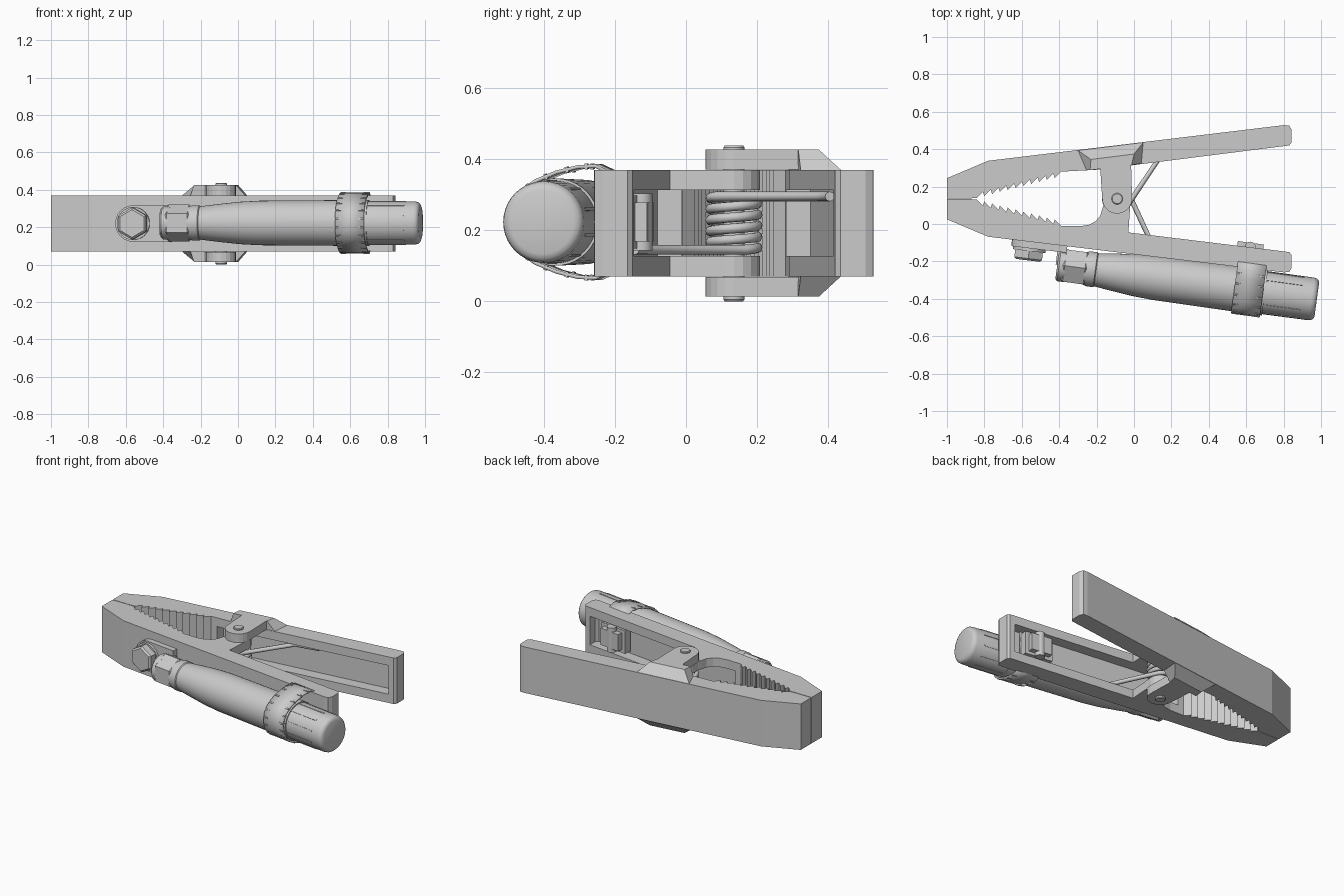
import bpy, math
from mathutils import Matrix, Vector

if "Cube" in bpy.data.objects:
    bpy.data.objects.remove(bpy.data.objects["Cube"])

MID_Z, SUM_Y = 0.22, 0.27          # mid height, jaws mirror about y = SUM_Y / 2


def make(name, verts, faces, smooth=False):
    me = bpy.data.meshes.new(name)
    me.from_pydata(verts, [], faces)
    ob = bpy.data.objects.new(name, me)
    bpy.context.collection.objects.link(ob)
    bpy.ops.object.select_all(action='DESELECT')
    ob.select_set(True)
    bpy.context.view_layer.objects.active = ob
    bpy.ops.object.mode_set(mode='EDIT')
    bpy.ops.mesh.select_all(action='SELECT')
    bpy.ops.mesh.normals_make_consistent(inside=False)
    bpy.ops.object.mode_set(mode='OBJECT')
    if smooth:
        bpy.ops.object.shade_smooth_by_angle(angle=math.radians(35))
    return ob


def loft(name, loops, smooth=False, mat=Matrix()):
    """Skin equal-length rings and cap both ends."""
    n = len(loops[0])
    verts = [mat @ Vector(p) for lp in loops for p in lp]
    faces = [(k*n+i, k*n+(i+1) % n, (k+1)*n+(i+1) % n, (k+1)*n+i)
             for k in range(len(loops)-1) for i in range(n)]
    faces += [tuple(range(n)), tuple(range((len(loops)-1)*n, len(loops)*n))]
    return make(name, verts, faces, smooth)


def prism(name, pts, z0, z1, smooth=False):
    return loft(name, [[(x, y, z) for x, y in pts] for z in (z0, z1)], smooth)


def lathe(name, prof, mat, n=32, twist=0.0):
    """Turn (along, radius) pairs about the local x axis."""
    return loft(name, [[(s, r*math.cos(twist+2*math.pi*i/n), r*math.sin(twist+2*math.pi*i/n))
                        for i in range(n)] for s, r in prof], n > 8, mat)


def box(name, mat, sx, sy, sz):
    sq = [(-1, -1), (1, -1), (1, 1), (-1, 1)]
    return loft(name, [[(a*sx/2, b*sy/2, c*sz/2) for a, b in sq] for c in (-1, 1)], False, mat)


def flip(pts):
    return [(x, SUM_Y - y) for x, y in pts]


def outer(x):                       # outer edge line of the lower arm
    return -0.068 - 0.1205*(x + 0.78)


def hollow(ob, pts):
    cut = prism(ob.name + "_cutter", pts, 0.127, 0.313)
    m = ob.modifiers.new("pocket", 'BOOLEAN')
    m.operation, m.object, m.solver = 'DIFFERENCE', cut, 'EXACT'
    bpy.context.view_layer.objects.active = ob
    bpy.ops.object.modifier_apply(modifier=m.name)
    bpy.data.objects.remove(cut, do_unlink=True)


# Arm profiles: outer edge, then handle inner edge, then teeth
outside = [(-1, 0.133), (-1, 0.025), (-0.78, -0.068), (0.80, outer(0.80)),
           (0.83, -0.257), (0.842, -0.235), (0.842, -0.165), (0.83, -0.15)]
teeth = []
N = 11
for i in range(N):
    t = i/N
    x, y = -0.39 - 0.46*t, 0.002 + 0.118*t
    teeth += [(x, y - 0.012), (x - 0.034, y + 0.022)]
teeth += [(-0.88, 0.133)]

px, py = -0.09, 0.135
ear = [(-0.03, -0.045)]
ear += [(px + 0.075*math.cos(math.radians(a)), py + 0.075*math.sin(math.radians(a)))
        for a in range(-20, 201, 20)]
ear += [(-0.17, 0.08), (-0.18, 0.045), (-0.205, 0.015), (-0.24, -0.004), (-0.29, -0.012)]

lower = prism("lower_arm", outside + ear + teeth, 0.07, 0.37)
upper = prism("upper_arm", flip(outside + [(-0.2, -0.02)] + teeth), 0.07, 0.37)

# Hollow channels in both arms
pocket = [(-0.35, outer(-0.35) + 0.04), (0.78, outer(0.78) + 0.04),
          (0.795, outer(0.78) + 0.06), (0.795, 0.4), (-0.35, 0.4)]
hollow(lower, pocket)
hollow(upper, flip(pocket))

# Upper arm pivot lugs with a bevelled shoulder, top and bottom
lug = [(px + 0.08*math.cos(math.radians(a)), py + 0.08*math.sin(math.radians(a)))
       for a in range(-180, 1, 18)]
lug += [(-0.015, 0.3), (-0.015, 0.34), (-0.18, 0.33), (-0.18, 0.29)]
base = [(-0.30, 0.394), (0.05, 0.437), (0.04, 0.323), (-0.255, 0.288)]
top = [(-0.23, 0.345), (0.0, 0.374), (-0.012, 0.316), (-0.235, 0.288)]
for side, s in (("top", 1), ("bottom", -1)):
    za, zb = MID_Z + s*0.149, MID_Z + s*0.207
    prism("pivot_lug_" + side, lug, MID_Z + s*0.151, zb)
    loft("lug_shoulder_" + side, [[(x, y, za) for x, y in base], [(x, y, zb) for x, y in top]])

# Pivot pin
UP = Matrix.Translation((px, py, 0)) @ Matrix.Rotation(-math.pi/2, 4, 'Y')
lathe("pivot_pin", [(0.0, 0.026), (0.005, 0.03), (0.433, 0.03), (0.438, 0.026)], UP)

# Torsion spring with a leg into each handle
a0, a1, steps = math.radians(27), math.radians(5*360 - 43), 150
path = [(0.2, -0.145, 0.145), (0.1, -0.115, 0.145)]
for i in range(steps + 1):
    a = a0 + (a1 - a0)*i/steps
    path.append((px + 0.067*math.cos(a), py + 0.067*math.sin(a), 0.145 + 0.15*i/steps))
path += [(0.15, 0.375, 0.295), (0.3, 0.405, 0.295)]
cu = bpy.data.curves.new("spring", 'CURVE')
cu.dimensions, cu.bevel_depth, cu.bevel_resolution, cu.use_fill_caps = '3D', 0.014, 2, True
sp = cu.splines.new('POLY')
sp.points.add(len(path) - 1)
for p, c in zip(sp.points, path):
    p.co = (*c, 1)
    p.radius = 1
sp.use_smooth = True
bpy.context.collection.objects.link(bpy.data.objects.new("spring", cu))

# Cable sleeve along a tilted axis: collar, hex nut, grip and cap
AX = Matrix.Translation((-0.41, -0.217, MID_Z + 0.003)) @ Matrix.Rotation(math.radians(-7.7), 4, 'Z')
lathe("sleeve_collar", [(0, 0.078), (0.01, 0.088), (0.05, 0.088)], AX)
lathe("sleeve_nut", [(0.03, 0.09), (0.04, 0.1), (0.15, 0.1), (0.16, 0.09)], AX, 6, math.pi/6)
lathe("sleeve_grip", [(0.14, 0.086), (0.17, 0.094), (0.205, 0.094), (0.21, 0.089), (0.3, 0.1),
                      (0.42, 0.113), (0.53, 0.119), (0.8, 0.121), (1.12, 0.123)], AX, 40)
lathe("sleeve_cap", [(1.1, 0.116), (1.37, 0.115), (1.385, 0.112), (1.395, 0.103), (1.4, 0.09)], AX, 40)
for i in range(10):
    R = Matrix.Rotation(2*math.pi*(i + 0.5)/10, 4, 'X')
    box(f"cap_rib_{i}", AX @ R @ Matrix.Translation((1.22, 0.115, 0)), 0.2, 0.006, 0.008)

# Hose band around the sleeve and through the lower handle
half = [(-0.13, 0), (-0.124, 0.045), (-0.1, 0.085), (-0.06, 0.115), (0, 0.14), (0.06, 0.155),
        (0.11, 0.158), (0.15, 0.14), (0.168, 0.08), (0.17, 0)]
ring = half + [(v, -z) for v, z in half[-2:0:-1]]
n = len(ring)
bv = [AX @ Vector((s, v, z)) for s in (0.955, 1.11) for v, z in ring]
band = make("hose_band", bv, [(i, (i+1) % n, n+(i+1) % n, n+i) for i in range(n)], True)
sol = band.modifiers.new("thickness", 'SOLIDIFY')
sol.thickness, sol.offset = 0.01, 0

# Raised ticks at both band edges
for i in range(n):
    (v0, z0), (v1, z1) = ring[i], ring[(i+1) % n]
    v, z = (v0 + v1)/2, (z0 + z1)/2
    if v < 0.1:
        R = Matrix.Rotation(math.atan2(z1 - z0, v1 - v0), 4, 'X')
        for s in (0.97, 1.095):
            box("band_tick", AX @ Matrix.Translation((s, v, z)) @ R, 0.03, 0.008, 0.016)

# Worm screw housing sitting inside the lower handle
W = AX @ Matrix.Translation((1.01, 0, 0))
box("worm_base", W @ Matrix.Translation((0, 0.195, 0)), 0.19, 0.05, 0.15)
box("worm_housing", W @ Matrix.Translation((0, 0.236, 0)), 0.14, 0.036, 0.11)
lathe("worm_screw", [(-0.08, 0.03), (0.08, 0.03)],
      W @ Matrix.Translation((0, 0.23, 0)) @ Matrix.Rotation(-math.pi/2, 4, 'Y'), 16)

# Terminal tab and hex bolt on the lower jaw
T = Matrix.Translation((-0.555, outer(-0.555), MID_Z)) @ Matrix.Rotation(math.atan(-0.1205), 4, 'Z')
tab = [(0.098*math.cos(math.radians(a)), 0.098*math.sin(math.radians(a))) for a in range(90, 271, 15)]
tab += [(0.2, -0.098), (0.2, 0.098)]
loft("terminal_tab", [[(x, y, z) for x, z in tab] for y in (0.005, -0.035)], False, T)
box("terminal_neck", T @ Matrix.Translation((0.18, -0.06, 0)), 0.06, 0.09, 0.12)
B = T @ Matrix.Rotation(-math.pi/2, 4, 'Z')
lathe("bolt_washer", [(0.03, 0.088), (0.05, 0.088)], B, 32)
lathe("bolt_head", [(0.045, 0.086), (0.09, 0.086), (0.1, 0.074)], B, 6, math.pi/2)
